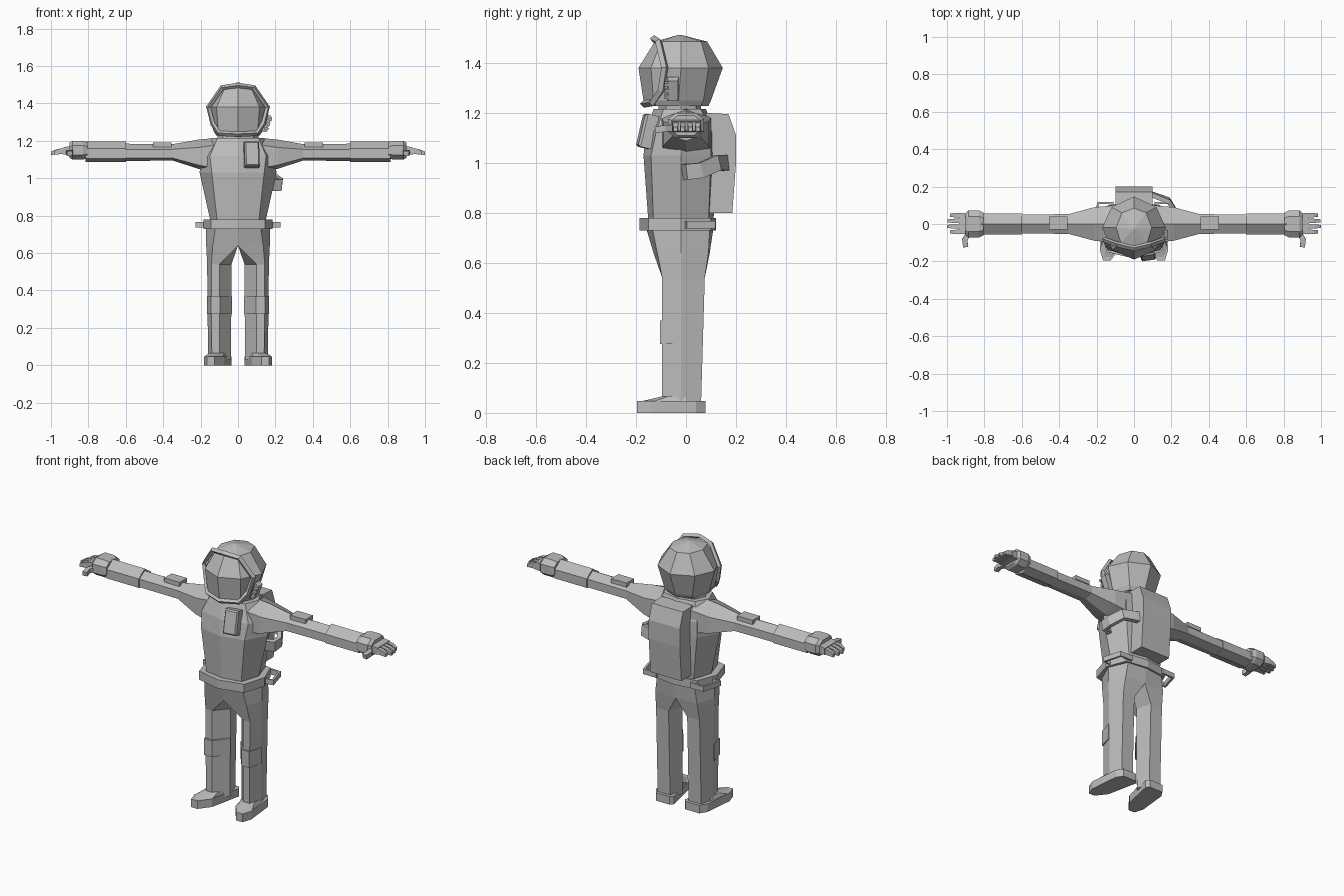
import bpy, bmesh, math
from mathutils import Vector, Matrix

cube = bpy.data.objects.get("Cube")
if cube:
    bpy.data.objects.remove(cube)

grey = bpy.data.materials.new("suit grey")
grey.use_nodes = True
grey.diffuse_color = (0.5, 0.5, 0.5, 1)
grey.node_tree.nodes["Principled BSDF"].inputs["Base Color"].default_value = (0.5, 0.5, 0.5, 1)


def finish(name, bm):
    bmesh.ops.remove_doubles(bm, verts=bm.verts, dist=0.0005)
    bmesh.ops.recalc_face_normals(bm, faces=bm.faces)
    mesh = bpy.data.meshes.new(name)
    bm.to_mesh(mesh)
    bm.free()
    mesh.materials.append(grey)
    ob = bpy.data.objects.new(name, mesh)
    bpy.context.scene.collection.objects.link(ob)
    return ob


def loft(name, rings, closed=False):
    """Skin a list of equal-sized point rings."""
    bm = bmesh.new()
    loops = [[bm.verts.new(p) for p in ring] for ring in rings]
    pairs = list(zip(loops, loops[1:]))
    if closed:
        pairs.append((loops[-1], loops[0]))
    else:
        bm.faces.new(loops[0])
        bm.faces.new(loops[-1])
    n = len(loops[0])
    for a, b in pairs:
        for i in range(n):
            j = (i + 1) % n
            bm.faces.new((a[i], a[j], b[j], b[i]))
    return finish(name, bm)


def sweep(name, pts, width, thick, centre, closed=False):
    """Flat strap along a path, with its broad side facing away from centre."""
    pts, centre, rings = [Vector(p) for p in pts], Vector(centre), []
    n = len(pts)
    for i, p in enumerate(pts):
        nxt = pts[(i + 1) % n] if closed else pts[min(i + 1, n - 1)]
        prv = pts[i - 1] if closed else pts[max(i - 1, 0)]
        t = (nxt - prv).normalized()
        out = p - centre
        out = (out - t * out.dot(t)).normalized()
        side = t.cross(out) * width / 2
        out *= thick / 2
        rings.append([p + side + out, p - side + out, p - side - out, p + side - out])
    return loft(name, rings, closed)


def box(name, loc, size, rot=(0, 0, 0), taper=1.0, axis=2):
    """Box whose positive end on one axis can taper."""
    bm = bmesh.new()
    bmesh.ops.create_cube(bm, size=1)
    for v in bm.verts:
        if v.co[axis] > 0:
            v.co = Vector([c if k == axis else c * taper for k, c in enumerate(v.co)])
        v.co = Vector([c * s for c, s in zip(v.co, size)])
    ob = finish(name, bm)
    ob.location, ob.rotation_euler = loc, rot
    return ob


def ring8(z, front, corner, side, back_corner, back):
    """Symmetric eight-point level ring."""
    half = [corner, side, back_corner]
    pts = [(0, front)] + half + [(0, back)] + [(-x, y) for x, y in reversed(half)]
    return [(x, y, z) for x, y in pts]


# Torso and collar
loft("torso", [
    ring8(0.76, -0.15, (0.11, -0.13), (0.145, -0.02), (0.11, 0.09), 0.11),
    ring8(1.03, -0.17, (0.14, -0.14), (0.205, -0.02), (0.14, 0.1), 0.12),
    ring8(1.12, -0.16, (0.15, -0.12), (0.2, -0.01), (0.14, 0.1), 0.115),
    ring8(1.215, -0.13, (0.11, -0.09), (0.14, -0.01), (0.1, 0.06), 0.08)])
loft("collar", [
    ring8(z, -0.11, (0.08, -0.08), (0.11, -0.02), (0.08, 0.04), 0.06) for z in (1.2, 1.24)])

# Belt
loft("belt", [
    ring8(z, -0.185, (0.145, -0.15), (0.185, -0.02), (0.14, 0.1), 0.12) for z in (0.73, 0.78)])

# Helmet, with the peak drawn to a point
loft("helmet", [
    ring8(1.228, -0.155, (0.1, -0.12), (0.115, -0.02), (0.08, 0.06), 0.09),
    ring8(1.25, -0.17, (0.105, -0.13), (0.13, -0.03), (0.09, 0.07), 0.1),
    ring8(1.38, -0.19, (0.115, -0.14), (0.17, -0.02), (0.12, 0.09), 0.147),
    ring8(1.485, -0.125, (0.07, -0.1), (0.095, -0.02), (0.065, 0.06), 0.085),
    ring8(1.512, -0.03, (0.005, -0.03), (0.006, -0.025), (0.005, -0.02), -0.02)])

# Frame round the visor
arch = [(0.1, -0.135, 1.24), (0.135, -0.1, 1.29), (0.158, -0.085, 1.38), (0.085, -0.11, 1.485)]
frame = [(0, -0.17, 1.235)] + arch + [(0, -0.13, 1.497)]
frame += [(-x, y, z) for x, y, z in reversed(arch)]
sweep("visor_frame", frame, 0.022, 0.018, (0, -0.02, 1.37), closed=True)

# Radio on the left of the helmet
tilt = (0, math.radians(20), 0)
box("radio", (0.155, -0.052, 1.292), (0.025, 0.045, 0.1), tilt, 0.85, 0)
for k in range(3):
    box("radio_button", (0.152 + k * 0.009, -0.078, 1.265 + k * 0.025), (0.022, 0.016, 0.014), tilt)

# Backpack
profile = [(0.08, 0.8), (0.185, 0.8), (0.2, 1.0), (0.2, 1.11), (0.17, 1.195), (0.08, 1.2)]
loft("backpack", [[(x, y, z) for y, z in profile] for x in (-0.1, 0.1)])

# Hose from the left of the waist to the backpack
sweep("hose", [(0.18, -0.005, 0.965), (0.225, 0.01, 0.965), (0.225, 0.06, 0.97),
               (0.185, 0.125, 1.0), (0.09, 0.16, 1.0)], 0.062, 0.025, (0, 0, 0.98))

# Chest panel with a raised face
lean = (math.radians(-13), 0, math.radians(8))
panel = box("chest_panel", (0.072, -0.15, 1.125), (0.08, 0.045, 0.135), lean)
bm = bmesh.new()
bm.from_mesh(panel.data)
bm.faces.ensure_lookup_table()
face = min(bm.faces, key=lambda f: f.calc_center_median().y)
bmesh.ops.inset_region(bm, faces=[face], thickness=0.01, depth=0.01)
bm.to_mesh(panel.data)
bm.free()

for side, s in (("left", 1), ("right", -1)):
    def flip(rings):
        return [[(s * x, y, z) for x, y, z in ring] for ring in rings]

    # Arm sections: ridge above and below, upright front and back
    def arm_ring(x, depth, low, shoulder_low, shoulder_high, high):
        return [(x, 0, low), (x, -depth, shoulder_low), (x, -depth, shoulder_high),
                (x, 0, high), (x, depth, shoulder_high), (x, depth, shoulder_low)]

    loft(side + "_arm", flip([
        arm_ring(0.1, 0.1, 1.02, 1.05, 1.18, 1.217),
        arm_ring(0.21, 0.09, 1.05, 1.07, 1.165, 1.207),
        arm_ring(0.35, 0.053, 1.095, 1.108, 1.155, 1.182),
        arm_ring(0.62, 0.05, 1.092, 1.108, 1.155, 1.185)]))
    loft(side + "_forearm", flip([
        arm_ring(x, 0.056, 1.088, 1.106, 1.158, 1.197) for x in (0.6, 0.815)]))
    box(side + "_arm_pad", (s * 0.405, 0.005, 1.18), (0.1, 0.068, 0.025))

    # Glove cuff: chamfered band
    def cuff(x, k):
        corners = [(0.04, 1), (0.072, 0.5), (0.072, -0.5), (0.04, -1)]
        pts = corners + [(-y, z) for y, z in reversed(corners)]
        return [(x, y * k, 1.15 + 0.05 * z * k) for y, z in pts]
    loft(side + "_glove_cuff", flip([cuff(0.805, 0.85), cuff(0.83, 1), cuff(0.885, 1), cuff(0.9, 0.8)]))

    # Hand: palm, fingers and thumb
    def slab(x, y0, y1, z0, z1):
        return [(x, y0, z0), (x, y1, z0), (x, y1, z1), (x, y0, z1)]
    loft(side + "_palm", flip([slab(0.88, -0.05, 0.055, 1.12, 1.175),
                               slab(0.935, -0.055, 0.06, 1.128, 1.165)]))
    for y, tip in ((-0.042, 0.985), (-0.013, 1.0), (0.017, 0.997), (0.047, 0.985)):
        loft(side + "_finger", flip([
            slab(0.925, y - 0.012, y + 0.012, 1.13, 1.163),
            slab(0.965, y - 0.011, y + 0.011, 1.128, 1.156),
            slab(tip, y - 0.008, y + 0.008, 1.125, 1.143)]))
    sweep(side + "_thumb", [(s * 0.88, -0.04, 1.14), (s * 0.905, -0.085, 1.138),
                            (s * 0.9, -0.122, 1.132)], 0.028, 0.026, (s * 0.9, -0.08, 0))

    # Leg, widening into half of the hips
    def leg_ring(z, *pts):
        return [(x, y, z) for x, y in pts]
    shin = ((0.1, -0.095), (0.14, -0.095), (0.16, -0.02), (0.14, 0.06), (0.06, 0.06), (0.037, -0.02))
    loft(side + "_leg", flip([
        leg_ring(0.74, (0, -0.16), (0.12, -0.135), (0.17, -0.02), (0.12, 0.095), (0, 0.11), (0, -0.02)),
        leg_ring(0.64, (0, -0.13), (0.135, -0.115), (0.17, -0.02), (0.135, 0.09), (0, 0.095), (0, -0.02)),
        leg_ring(0.54, (0.1, -0.095), (0.143, -0.095), (0.165, -0.02), (0.14, 0.075),
                 (0.06, 0.075), (0.035, -0.02)),
        leg_ring(0.03, *shin)]))

    # Knee pad wraps the front of the leg
    outer = ((0.032, -0.022), (0.095, -0.104), (0.145, -0.104), (0.167, -0.022))
    loft(side + "_knee_pad", flip([leg_ring(z, *outer) for z in (0.275, 0.37)]))

    # Boot: splayed sole with a sloped instep
    sole = ((0.035, 0.06), (0.05, 0.078), (0.14, 0.078), (0.165, 0.04), (0.183, -0.14),
            (0.165, -0.195), (0.125, -0.195), (0.075, -0.13))
    loft(side + "_boot", flip([leg_ring(z, *sole) for z in (0, 0.047)]))
    instep = ((0.05, 0), (0.16, 0), (0.18, -0.13), (0.16, -0.185), (0.125, -0.185), (0.08, -0.125))
    ankle = ((0.045, 0), (0.157, 0), (0.157, -0.075), (0.143, -0.1), (0.1, -0.1), (0.075, -0.075))
    loft(side + "_instep", flip([leg_ring(0.045, *instep), leg_ring(0.065, *ankle)]))

    # Belt loop
    sweep(side + "_belt_loop", [(s * 0.165, 0, 0.752), (s * 0.22, 0.005, 0.752),
                                (s * 0.19, 0.112, 0.752), (s * 0.11, 0.112, 0.752)],
          0.03, 0.014, (0, 0, 0.752))
